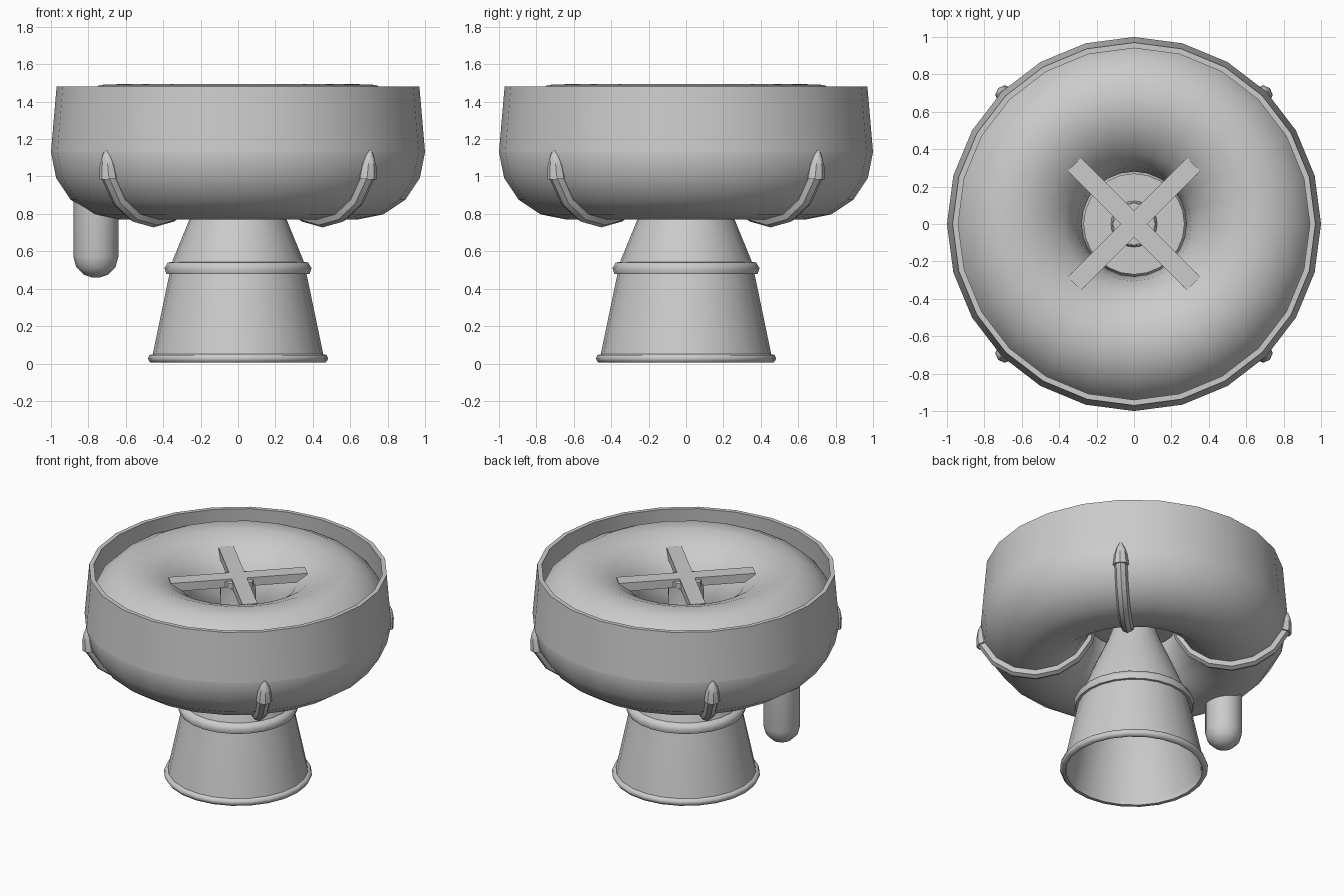
import bpy, math
from mathutils import Vector
from math import sin, cos, radians, pi

if "Cube" in bpy.data.objects:
    bpy.data.objects.remove(bpy.data.objects["Cube"])

def add_mesh(name, verts, faces, smooth=True, angle=40):
    me = bpy.data.meshes.new(name)
    me.from_pydata([tuple(v) for v in verts], [], faces)
    ob = bpy.data.objects.new(name, me)
    bpy.context.collection.objects.link(ob)
    bpy.ops.object.select_all(action='DESELECT')
    ob.select_set(True)
    bpy.context.view_layer.objects.active = ob
    bpy.ops.object.mode_set(mode='EDIT')
    bpy.ops.mesh.select_all(action='SELECT')
    bpy.ops.mesh.normals_make_consistent(inside=False)
    bpy.ops.object.mode_set(mode='OBJECT')
    if smooth:
        bpy.ops.object.shade_smooth_by_angle(angle=radians(angle))
    return ob

def lathe(name, profile, n=24, center=(0, 0), closed=False, caps=False, angle=40):
    """Spin (radius, z) points around a vertical axis."""
    verts = [(center[0] + r * cos(2 * pi * i / n), center[1] + r * sin(2 * pi * i / n), z)
             for r, z in profile for i in range(n)]
    m = len(profile)
    faces = []
    for j in range(m if closed else m - 1):
        a, b = j * n, (j + 1) % m * n
        faces += [(a + i, a + (i + 1) % n, b + (i + 1) % n, b + i) for i in range(n)]
    if caps:
        faces += [tuple(range(n)), tuple(range((m - 1) * n, m * n))]
    return add_mesh(name, verts, faces, angle=angle)

def tube(name, path, radii, side, n=8):
    """Sweep a round section along a planar path; side is the plane normal."""
    verts, faces = [], []
    for k, p in enumerate(path):
        t = (path[min(k + 1, len(path) - 1)] - path[max(k - 1, 0)]).normalized()
        up = side.cross(t)
        verts += [p + radii[k] * (cos(2 * pi * i / n) * side + sin(2 * pi * i / n) * up)
                  for i in range(n)]
    for k in range(len(path) - 1):
        a = k * n
        faces += [(a + i, a + (i + 1) % n, a + n + (i + 1) % n, a + n + i) for i in range(n)]
    faces += [tuple(range(n)), tuple(range(len(verts) - n, len(verts)))]
    return add_mesh(name, verts, faces)

R, r, ZC = 0.64, 0.36, 1.13

# Ring-shaped body: round underside, slightly flattened top
ring = [(R + r * cos(radians(-a)), ZC + r * sin(radians(-a))) for a in [22.5 * i for i in range(9)]]
ring += [(0.305, 1.27), (0.375, 1.375), (0.48, 1.45), (0.60, 1.495), (0.735, 1.49),
         (0.84, 1.437), (0.92, 1.36), (0.975, 1.25)]
lathe("ring_body", ring, closed=True, angle=60)

# Raised outer wall
lathe("outer_wall", [(1.0, 1.13), (0.97, 1.48), (0.94, 1.48), (0.97, 1.13)], closed=True)

# Hollow conical pedestal running up into a central stem
lathe("pedestal", [(0.46, 0.03), (0.36, 0.51), (0.35, 0.55), (0.26, 0.77), (0.18, 0.95),
                   (0.12, 1.12), (0.115, 1.39), (0.09, 1.39), (0.09, 1.12), (0.15, 0.95),
                   (0.24, 0.77), (0.33, 0.53), (0.44, 0.03)], closed=True)
lathe("foot_band", [(0.445, 0.005), (0.47, 0.005), (0.482, 0.025), (0.475, 0.045),
                    (0.455, 0.05), (0.44, 0.03)], closed=True, angle=60)
lathe("collar", [(0.35, 0.48), (0.383, 0.48), (0.393, 0.51), (0.375, 0.54), (0.345, 0.545)],
      closed=True, angle=50)

# Plate closing the centre hole
lathe("centre_plate", [(0.27, 1.08), (0.27, 1.11)], caps=True)

# Cross on top: two arms and a small eight-sided hub
for k in range(2):
    bpy.ops.mesh.primitive_cube_add(size=1, location=(0, 0, 1.41),
                                    rotation=(0, 0, radians(45 + 90 * k)))
    ob = bpy.context.object
    ob.name = f"cross_arm_{k + 1}"
    ob.scale = (0.9, 0.1, 0.06)
lathe("cross_hub", [(0.115, 1.37), (0.115, 1.425)], n=8, caps=True)

# Four pipes hugging the underside, each with a pointed tip
for k in range(4):
    az = radians(45 + 90 * k)
    out, side = Vector((cos(az), sin(az), 0)), Vector((-sin(az), cos(az), 0))
    at = lambda rad, z: out * rad + Vector((0, 0, z))
    path = [at(R + r * cos(radians(a)), ZC - r * sin(radians(a)))
            for a in (20, 45, 67.5, 90, 112.5, 135, 157.5, 180)]
    tube(f"pipe_{k + 1}", path, [0.042] * len(path), side)
    tips = [at(0.975, 0.99), at(0.985, 1.06), at(0.992, 1.11), at(0.997, 1.14)]
    tube(f"pipe_tip_{k + 1}", tips, [0.052, 0.043, 0.026, 0.008], side)

# Round-ended canister hanging on the left
lathe("canister", [(0.02, 0.46), (0.065, 0.475), (0.105, 0.515), (0.12, 0.57), (0.12, 1.0)],
      n=16, center=(-0.76, 0), caps=True)
